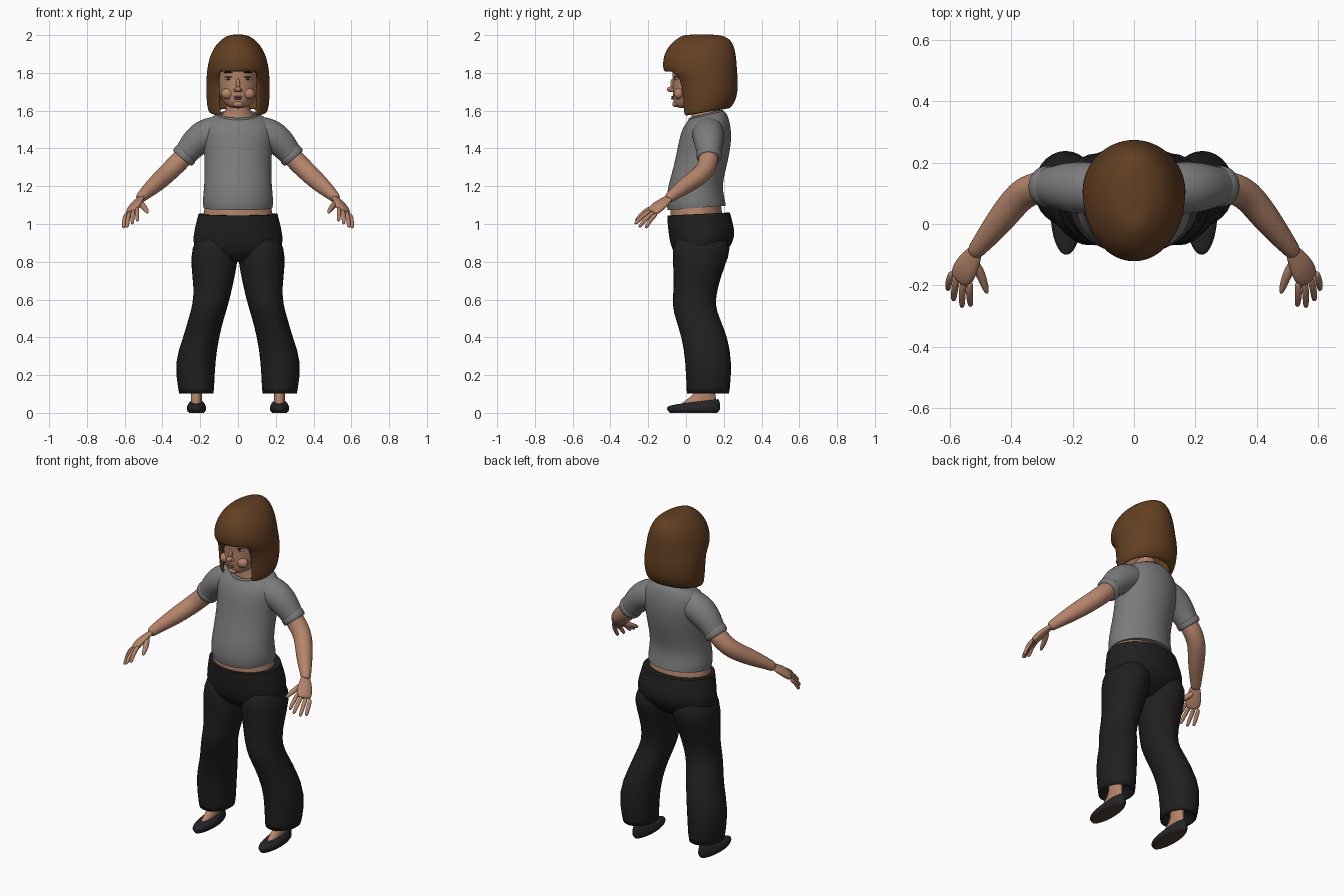
import bpy, bmesh, math
from mathutils import Vector, Matrix

if "Cube" in bpy.data.objects:
    bpy.data.objects.remove(bpy.data.objects["Cube"])


def material(name, *rgb):
    mat = bpy.data.materials.new(name)
    mat.use_nodes = True
    mat.diffuse_color = (*rgb, 1)
    shader = next(n for n in mat.node_tree.nodes if n.type == 'BSDF_PRINCIPLED')
    shader.inputs["Base Color"].default_value = (*rgb, 1)
    shader.inputs["Roughness"].default_value = 0.8
    return mat


SKIN = material("skin", .46, .23, .145)
HAIR = material("brown hair", .125, .05, .016)
SHIRT = material("grey cotton", .2, .2, .2)
TROUSER = material("black cloth", .014, .014, .015)
SHOE = material("black leather", .018, .018, .02)
SOLE = material("brown sole", .09, .05, .03)
WHITE = material("eye white", .5, .45, .42)
DARK = material("dark lash", .02, .012, .008)
LIP = material("lip", .34, .14, .1)


def finish(bm, name, mat, mirror=False, levels=2, shell=0):
    """Turn a bmesh into a shaded object with its modifiers."""
    mesh = bpy.data.meshes.new(name)
    bm.to_mesh(mesh)
    bm.free()
    mesh.materials.append(mat)
    obj = bpy.data.objects.new(name, mesh)
    bpy.context.collection.objects.link(obj)
    bpy.ops.object.select_all(action='DESELECT')
    obj.select_set(True)
    bpy.context.view_layer.objects.active = obj
    bpy.ops.object.shade_smooth_by_angle(angle=math.radians(65))
    if mirror:
        obj.modifiers.new("mirror", 'MIRROR').use_mirror_merge = False
    if shell:
        solid = obj.modifiers.new("thickness", 'SOLIDIFY')
        solid.thickness, solid.offset = shell, -1
    if levels:
        sub = obj.modifiers.new("smooth", 'SUBSURF')
        sub.levels = sub.render_levels = levels
    return obj


def skin_rings(rings, crease=False, remove=None):
    """Bridge rings of points, cap the ends, drop unwanted faces."""
    bm = bmesh.new()
    layer = bm.edges.layers.float.new("crease_edge")
    loops = [[bm.verts.new(p) for p in ring] for ring in rings]
    count = len(loops[0])
    for low, high in zip(loops, loops[1:]):
        for i in range(count):
            j = (i + 1) % count
            bm.faces.new((low[i], low[j], high[j], high[i]))
    caps = [bm.faces.new(loops[-1])]
    if remove:
        doomed = [f for f in bm.faces if remove(f.calc_center_median())]
        bmesh.ops.delete(bm, geom=doomed, context='FACES')
    else:
        caps.append(bm.faces.new(loops[0][::-1]))
        bmesh.ops.recalc_face_normals(bm, faces=bm.faces)
    if crease:
        for edge in {e for cap in caps for e in cap.edges}:
            edge[layer] = 1
    return bm


def loft(name, mat, rows, count=20, crease=True, remove=None, **options):
    """Rows, bottom to top: z, x min, x max, y front, y back, rise at back."""
    rings = []
    for z, x0, x1, y0, y1, *rise in rows:
        lift = rise[0] if rise else 0
        ring = []
        for i in range(count):
            a = math.tau * i / count - math.pi / 2
            ring.append(((x0 + x1) / 2 + (x1 - x0) / 2 * math.cos(a),
                         (y0 + y1) / 2 + (y1 - y0) / 2 * math.sin(a),
                         z + lift * math.sin(a)))
        rings.append(ring)
    return finish(skin_rings(rings, crease, remove), name, mat, **options)


def centred(rows):
    return [(z, -half, half, *rest) for z, half, *rest in rows]


def tube(name, mat, points, side=(0, 1, 0), flat=1, count=12, crease=False):
    """Mirrored limb; points are x, y, z, radius."""
    rings = []
    places = [Vector(p[:3]) for p in points]
    for i, centre in enumerate(places):
        along = (places[min(i + 1, len(places) - 1)] - places[max(i - 1, 0)]).normalized()
        a = Vector(side)
        a = (a - along * a.dot(along)).normalized()
        b = along.cross(a)
        r = points[i][3]
        turns = [math.tau * k / count for k in range(count)]
        rings.append([centre + a * r * math.cos(t) + b * r * flat * math.sin(t) for t in turns])
    return finish(skin_rings(rings, crease), name, mat, mirror=True)


def blob(name, mat, place, size, mirror=False, tilt=0):
    bm = bmesh.new()
    shape = Matrix.LocRotScale(Vector(place), Matrix.Rotation(tilt, 3, 'Z'), Vector(size))
    bmesh.ops.create_uvsphere(bm, u_segments=20, v_segments=12, radius=1, matrix=shape)
    return finish(bm, name, mat, mirror, levels=0)


# Head, neck and waist skin
loft("head", SKIN, centred([
    (1.612, .035, -.045, .06), (1.63, .068, -.066, .12), (1.67, .095, -.072, .18),
    (1.71, .108, -.072, .21), (1.76, .112, -.07, .22), (1.82, .115, -.078, .23),
    (1.9, .1, -.06, .21), (1.95, .05, 0, .15)]), crease=False)
loft("neck", SKIN, centred([
    (1.56, .09, .025, .185, .022), (1.578, .088, .028, .182, .022),
    (1.6, .062, .03, .16, .015), (1.68, .056, .03, .15)]))
loft("waist", SKIN, centred([
    (.98, .19, -.085, .2), (1.05, .188, -.085, .195), (1.15, .165, -.08, .18)]))

# Facial features
blob("nose", SKIN, (0, -.08, 1.713), (.017, .021, .014))
blob("nose_bridge", SKIN, (0, -.07, 1.74), (.011, .013, .03))
blob("nostril_wings", SKIN, (.014, -.073, 1.708), (.01, .012, .009), True)
blob("cheeks", SKIN, (.055, -.038, 1.69), (.035, .027, .03), True)
blob("chin", SKIN, (0, -.055, 1.635), (.028, .017, .017))
blob("eyes", WHITE, (.052, -.05, 1.77), (.02, .008, .008), True, .4)
blob("irises", DARK, (.051, -.055, 1.77), (.008, .005, .008), True, .4)
blob("upper_lashes", DARK, (.052, -.054, 1.779), (.023, .007, .003), True, .4)
blob("eyebrows", DARK, (.053, -.056, 1.803), (.027, .006, .004), True, .4)
blob("upper_lip", LIP, (0, -.07, 1.674), (.025, .009, .005))
blob("lower_lip", LIP, (0, -.069, 1.664), (.021, .01, .005))

# Bobbed hair with a fringe, open in front of the face
loft("hair", HAIR, centred([
    (1.585, .152, -.045, .225, .02), (1.62, .165, -.05, .255, .015),
    (1.69, .169, -.06, .275), (1.765, .168, -.07, .275), (1.805, .166, -.122, .272),
    (1.87, .156, -.125, .268), (1.925, .133, -.105, .26), (1.965, .103, -.07, .245),
    (1.99, .07, -.035, .215), (2.004, .035, -.005, .17)]),
    count=28, crease=False, shell=.02,
    remove=lambda c: c.z < 1.8 and c.y < .05 and abs(c.x) < .1)

# Shirt body, collar, sleeves and cuffs
loft("shirt_body", SHIRT, centred([
    (1.085, .184, -.098, .212, .012), (1.12, .19, -.107, .208, .006),
    (1.2, .18, -.097, .19), (1.3, .177, -.067, .215), (1.4, .182, -.046, .237),
    (1.48, .194, -.03, .242), (1.535, .182, -.008, .232, .01),
    (1.572, .135, .012, .215, .02), (1.578, .1, .018, .192, .022)]), count=24)
bpy.ops.mesh.primitive_torus_add(major_segments=40, minor_segments=8, major_radius=1,
                                 minor_radius=.09, location=(0, .105, 1.575),
                                 rotation=(.25, 0, 0))
collar = bpy.context.object
collar.name = "collar"
collar.scale = (.098, .088, .1)
collar.data.materials.append(SHIRT)
bpy.ops.object.shade_smooth()
tube("sleeves", SHIRT, [
    (.1, .115, 1.49, .085), (.17, .118, 1.476, .09), (.225, .12, 1.435, .082),
    (.265, .122, 1.385, .068), (.292, .122, 1.352, .063)], crease=True)
tube("cuffs", SHIRT, [
    (.273, .122, 1.374, .066), (.277, .122, 1.37, .071),
    (.291, .122, 1.353, .069), (.296, .122, 1.347, .064)], crease=True)

# Arms and hands
tube("arms", SKIN, [
    (.25, .122, 1.4, .05), (.3, .122, 1.342, .056), (.36, .105, 1.282, .053),
    (.41, .045, 1.235, .051), (.46, -.02, 1.19, .043), (.505, -.075, 1.15, .031),
    (.525, -.1, 1.128, .027)])
across = (.055, .03, -.03)
tube("palms", SKIN, [
    (.508, -.08, 1.147, .024), (.528, -.11, 1.122, .035), (.548, -.145, 1.095, .046),
    (.563, -.175, 1.068, .043), (.568, -.183, 1.06, .03)], across, flat=.48)
fingertips = {"index": (.532, -.268, 1.015), "middle": (.56, -.272, 1),
              "ring": (.588, -.25, .982), "little": (.606, -.215, .978)}
for k, (label, tip) in enumerate(fingertips.items()):
    base = Vector((.562, -.17, 1.072)) + Vector(across) * (k - 1.5) * .36
    end = Vector(tip)
    knuckle = base.lerp(end, .5) + Vector((.004, -.004, .007))
    tube(label + "_fingers", SKIN, [
        (*base, .013), (*knuckle, .0125), (*base.lerp(end, .85), .011), (*end, .007)], count=8)
tube("thumbs", SKIN, [
    (.528, -.115, 1.118, .018), (.502, -.155, 1.095, .018),
    (.487, -.195, 1.075, .014), (.477, -.228, 1.058, .008)], count=8)

# Trousers
loft("trouser_seat", TROUSER, centred([
    (.8, .12, -.01, .14), (.85, .235, -.075, .22), (.93, .243, -.092, .265),
    (1, .226, -.1, .252), (1.053, .213, -.102, .235, .008)]))
loft("trouser_legs", TROUSER, [
    (.17, .17, .27, .05, .18), (.085, .128, .312, 0, .228), (.11, .124, .317, 0, .235),
    (.27, .118, .342, -.006, .248), (.4, .098, .292, -.025, .224),
    (.5, .072, .265, -.06, .182), (.57, .05, .243, -.077, .156),
    (.66, .027, .236, -.068, .17), (.78, .002, .253, -.072, .208),
    (.87, -.01, .25, -.078, .25), (.96, .03, .21, -.05, .2)],
    count=14, crease=False, mirror=True, levels=1)

# Feet and slip-on shoes
loft("feet", SKIN, [
    (.03, .188, .252, -.045, .165), (.062, .191, .249, -.025, .162, .01),
    (.085, .191, .249, .025, .158), (.12, .191, .249, .06, .152),
    (.2, .188, .252, .055, .155)], mirror=True)
loft("shoes", SHOE, [
    (.005, .176, .264, -.092, .172), (.016, .167, .273, -.103, .183),
    (.034, .168, .272, -.103, .183), (.052, .178, .262, -.08, .18, .012),
    (.06, .188, .252, -.04, .172, .013)], mirror=True)
loft("soles", SOLE, [
    (0, .18, .26, -.088, .168), (.008, .177, .263, -.091, .171)], mirror=True)
